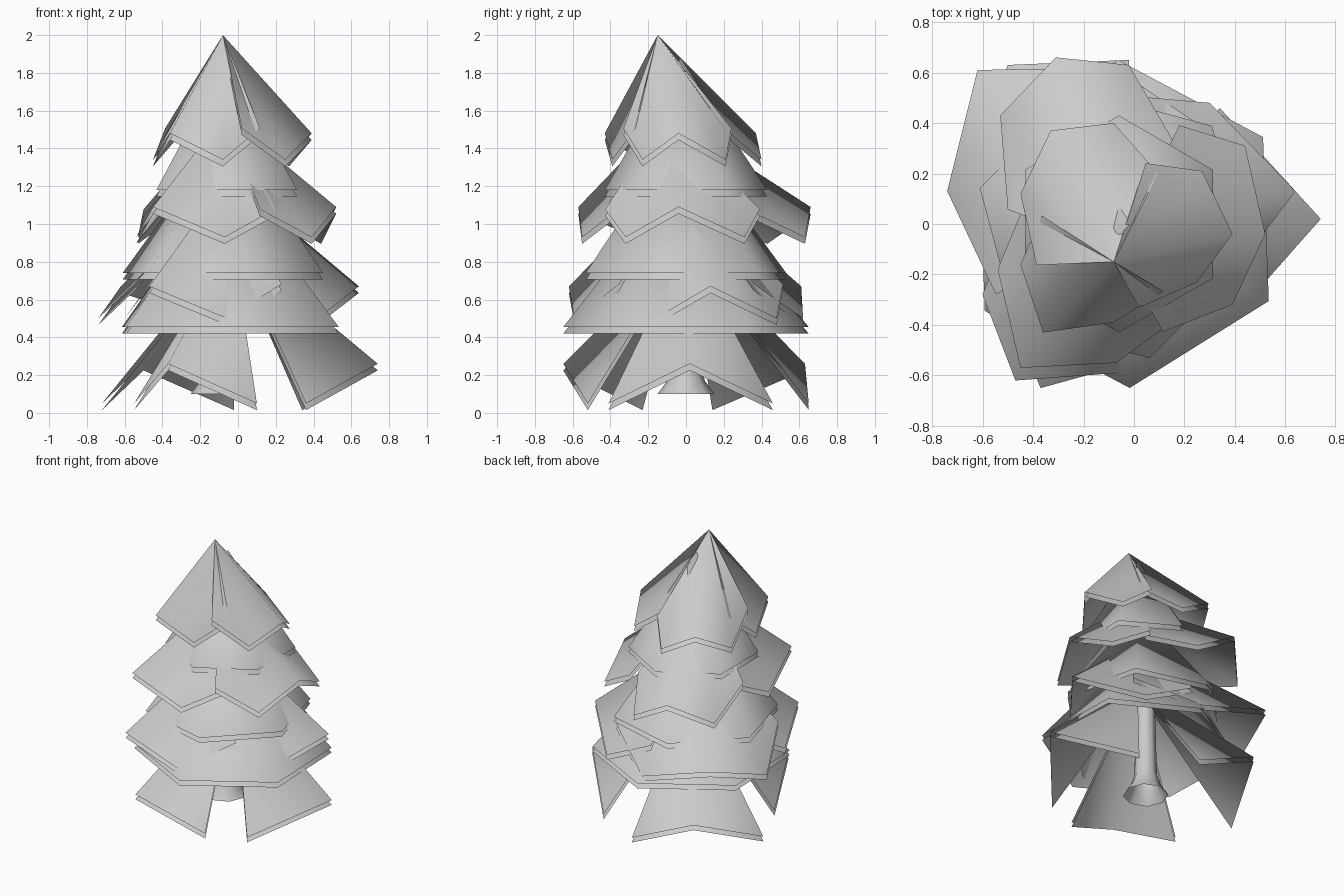
import bpy, bmesh
from math import cos, sin, radians
from mathutils import Vector

cube = bpy.data.objects.get("Cube")
if cube:
    bpy.data.objects.remove(cube)

LAYER_GAP = 0.035

grey = bpy.data.materials.new("plain_grey")
grey.use_nodes = True
grey.diffuse_color = (0.6, 0.6, 0.6, 1)
grey.node_tree.nodes["Principled BSDF"].inputs["Base Color"].default_value = (0.6, 0.6, 0.6, 1)


def finish(bm, name):
    mesh = bpy.data.meshes.new(name)
    bm.to_mesh(mesh)
    bm.free()
    mesh.materials.append(grey)
    obj = bpy.data.objects.new(name, mesh)
    bpy.context.collection.objects.link(obj)
    bpy.ops.object.select_all(action='DESELECT')
    obj.select_set(True)
    bpy.context.view_layer.objects.active = obj
    bpy.ops.object.shade_smooth_by_angle(angle=radians(120))


def sheet(name, apex, hem, closed=False):
    """Two open layers, each a fan of triangles from the apex to the hem."""
    bm = bmesh.new()
    for drop in (0, LAYER_GAP):
        shift = Vector((0, 0, -drop))
        top = bm.verts.new(Vector(apex) + shift)
        ring = [bm.verts.new(Vector(p) + shift) for p in hem]
        if closed:
            ring.append(ring[0])
        for a, b in zip(ring, ring[1:]):
            bm.faces.new((top, a, b))
    finish(bm, name)


def branch(name, apex, mid, corners, mid_z, corner_z, wrap):
    """Drooping bough: raised middle, two low corners, optional wrapped sides."""
    apex = Vector(apex)
    m = Vector((*mid, mid_z))
    a, b = (Vector((*c, corner_z)) for c in corners)
    hem = [a, m, b]
    if wrap:
        side = [apex + 0.6 * (c - apex) + 0.7 * (c - m) for c in (a, b)]
        hem = [side[0]] + hem + [side[1]]
    sheet(name, apex, hem)


# Boughs: apex, middle height, corner height, wrapped sides,
# then middle and two corners for the left, front and back bough
tiers = {
    "crown": ((-.08, -.15, 2), 1.48, 1.34, True, [
        ((.39, -.04), (.25, -.23), (.27, .21)),
        ((-.36, -.43), (-.45, -.16), (-.08, -.39)),
        ((-.33, .37), (-.08, .4), (-.45, .12))]),
    "upper": ((-.07, -.1, 1.58), 1.09, .93, True, [
        ((.52, -.04), (.39, -.32), (.44, .31)),
        ((-.45, -.57), (-.54, -.18), (-.07, -.55)),
        ((-.31, .66), (-.02, .63), (-.53, .43))]),
    "middle": ((-.05, -.05, 1.25), .67, .5, True, [
        ((.64, .13), (.42, -.16), (.3, .48)),
        ((-.47, -.62), (-.6, -.28), (-.06, -.59)),
        ((-.62, .61), (-.08, .62), (-.74, .13))]),
    "lower": ((-.03, 0, .9), .26, .05, False, [
        ((.74, .02), (.36, -.41), (.34, .46)),
        ((-.37, -.65), (-.55, -.23), (.1, -.52)),
        ((-.5, .63), (-.02, .65), (-.72, .14))]),
}
for tier, (apex, mid_z, corner_z, wrap, boughs) in tiers.items():
    for side, (mid, *corners) in zip(("left", "front", "back"), boughs):
        branch(f"{tier}_{side}_branch", apex, mid, corners, mid_z, corner_z, wrap)

# Hexagonal skirts between the boughs: centre x, radius, hem height, apex height, turn
skirts = {
    "upper": (-.06, .43, 1.18, 1.88, 30),
    "middle": (-.08, .55, .74, 1.5, -75),
    "lower": (-.04, .65, .455, 1.25, -88),
}
for tier, (centre, radius, hem_z, top_z, turn) in skirts.items():
    angles = [radians(turn + 60 * i) for i in range(6)]
    hem = [(radius * cos(t) + centre, radius * sin(t), hem_z) for t in angles]
    sheet(f"{tier}_skirt", (-.06, -.03, top_z), hem, closed=True)

# Open trunk with a flared foot
bm = bmesh.new()
rings = []
for radius, z in ((.15, .1), (.1, .17), (.075, .25), (.055, 1)):
    rings.append([bm.verts.new((radius * cos(radians(45 * i)) - .1,
                                radius * sin(radians(45 * i)), z)) for i in range(8)])
for low, high in zip(rings, rings[1:]):
    for i in range(8):
        j = (i + 1) % 8
        bm.faces.new((low[i], low[j], high[j], high[i]))
finish(bm, "trunk")
